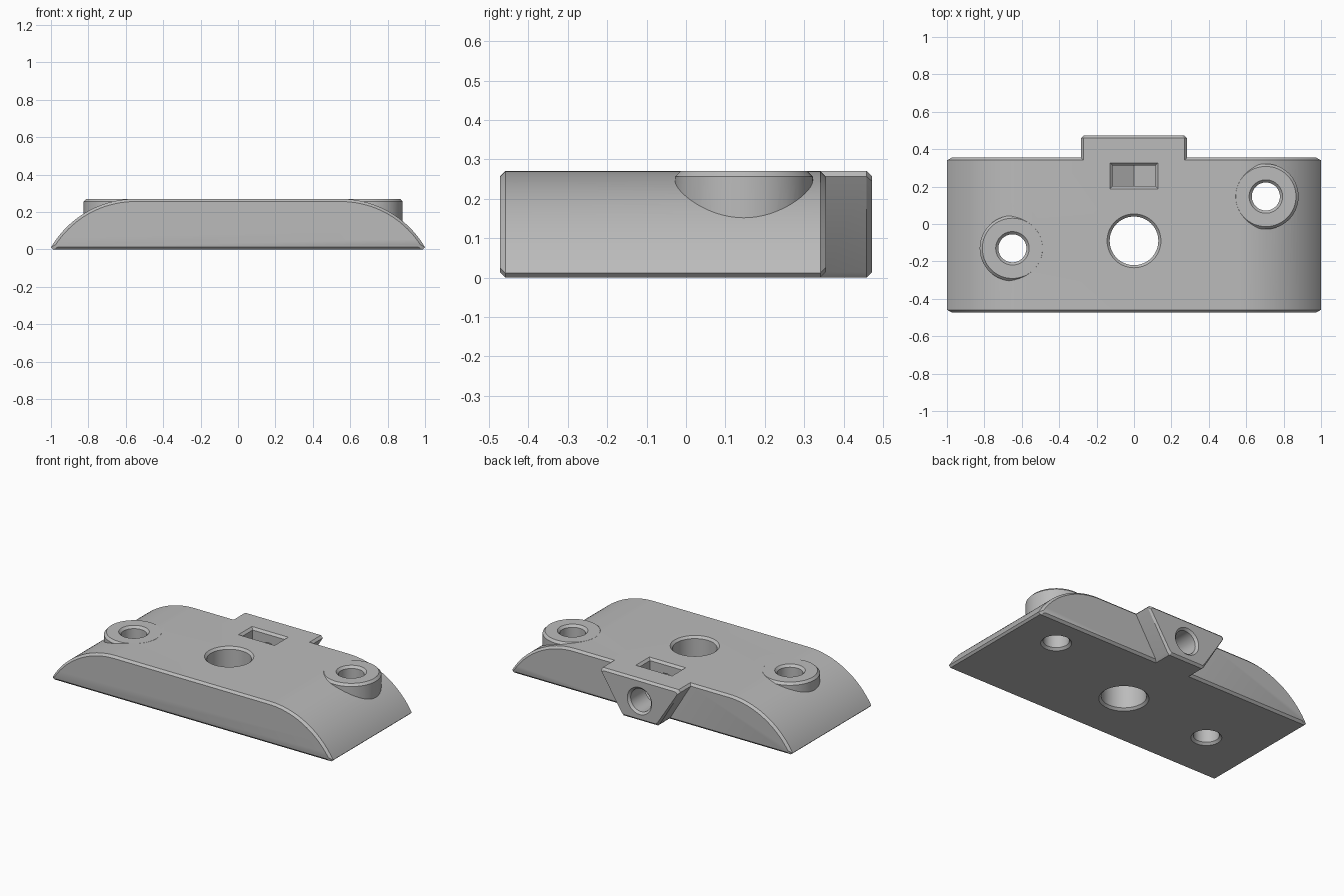
import bpy, bmesh
from math import sin, cos, acos, pi, sqrt

old = bpy.data.objects.get("Cube")
if old:
    bpy.data.objects.remove(old, do_unlink=True)

H, C = 0.27, 0.014            # plate height, chamfer
FRONT, BACK, TAB_BACK = -0.473, 0.355, 0.473

grey = bpy.data.materials.new("light_grey")
grey.use_nodes = True
grey.diffuse_color = (0.5, 0.5, 0.5, 1)
grey.node_tree.nodes["Principled BSDF"].inputs["Base Color"].default_value = (0.5, 0.5, 0.5, 1)


def loft(name, rings):
    """Closed solid through rings of equal point count."""
    bm = bmesh.new()
    rows = [[bm.verts.new(p) for p in ring] for ring in rings]
    n = len(rows[0])
    for a, b in zip(rows, rows[1:]):
        for i in range(n):
            j = (i + 1) % n
            bm.faces.new((a[i], a[j], b[j], b[i]))
    bm.faces.new(rows[0])
    bm.faces.new(rows[-1])
    bmesh.ops.recalc_face_normals(bm, faces=bm.faces)
    mesh = bpy.data.meshes.new(name)
    bm.to_mesh(mesh)
    bm.free()
    mesh.materials.append(grey)
    ob = bpy.data.objects.new(name, mesh)
    bpy.context.collection.objects.link(ob)
    return ob


def turned(name, x, y, steps):
    """Upright round solid from (z, radius) steps."""
    n = 64
    return loft(name, [[(x + r * cos(2 * pi * i / n), y + r * sin(2 * pi * i / n), z)
                        for i in range(n)] for z, r in steps])


def mirrored(half):
    return half + [(-x, z) for x, z in reversed(half)]


def along_y(profile, y):
    return [(x, y, z) for x, z in profile]


def combine(ob, other, operation):
    mod = plate.modifiers.new(operation, 'BOOLEAN')
    mod.operation, mod.object, mod.solver = operation, other, 'EXACT'
    bpy.ops.object.modifier_apply(modifier=mod.name)
    bpy.data.objects.remove(other, do_unlink=True)


# Arched plate with chamfered ends
def arch(inset):
    flat, radius, n = 0.55, 0.52, 28
    r, zc = radius - inset, H - radius
    end = acos((inset + 0.012 - zc) / r)
    half = [(flat + r * sin(end * i / n), zc + r * cos(end * i / n)) for i in range(n + 1)]
    half.append((half[-1][0] - 0.012, inset))
    return mirrored(half)


plate = loft("mounting_plate", [along_y(arch(C), FRONT), along_y(arch(0), FRONT + C),
                                along_y(arch(0), BACK - C), along_y(arch(C), BACK)])
bpy.ops.object.select_all(action='DESELECT')
bpy.context.view_layer.objects.active = plate
plate.select_set(True)

# Tapered tab at the back
tab = mirrored([(0.27, H), (0.283, H - C), (0.136, C), (0.122, 0)])
tab_end = [(x * 0.95, H / 2 + (z - H / 2) * 0.9) for x, z in tab]
combine(plate, loft("back_tab", [along_y(tab, 0.25), along_y(tab, TAB_BACK - C),
                                 along_y(tab_end, TAB_BACK)]), 'UNION')

# Round bosses on the sloping sides
bosses = [(0.705, 0.147), (-0.65, -0.13)]
for x, y in bosses:
    combine(plate, turned("boss", x, y, [(0.05, 0.175), (H - C, 0.175),
                                         (H + 0.0005, 0.175 - C)]), 'UNION')

# Through holes, chamfered at both ends
for x, y, r in [(0, -0.09, 0.13)] + [(x, y, 0.075) for x, y in bosses]:
    flare = r + 2 * C
    combine(plate, turned("hole_cutter", x, y, [(-C, flare), (C, r), (H - C, r),
                                                (H + C, flare)]), 'DIFFERENCE')

# Nut slot with a V floor and chamfered rim
AXIS, W, Y0, Y1 = 0.14, 0.115, 0.202, 0.313
side = W / sqrt(3)
nut = [(-W, 0.4), (-W, AXIS - side), (0, AXIS - 2 * side), (W, AXIS - side), (W, 0.4)]
combine(plate, loft("slot_cutter", [along_y(nut, Y0), along_y(nut, Y1)]), 'DIFFERENCE')


def rim(z, grow):
    return [(-W - grow, Y0 - grow, z), (W + grow, Y0 - grow, z),
            (W + grow, Y1 + grow, z), (-W - grow, Y1 + grow, z)]


combine(plate, loft("rim_cutter", [rim(H - C, 0), rim(H + C, 2 * C)]), 'DIFFERENCE')

# Screw hole from the back of the tab through the slot
bore = [[(r * cos(2 * pi * i / 48), y, AXIS - 0.01 + r * sin(2 * pi * i / 48)) for i in range(48)]
        for y, r in [(0.1, 0.073), (TAB_BACK - C, 0.073), (TAB_BACK + C, 0.073 + 2 * C)]]
combine(plate, loft("bore_cutter", bore), 'DIFFERENCE')

bpy.ops.object.shade_smooth_by_angle(angle=pi / 6)
